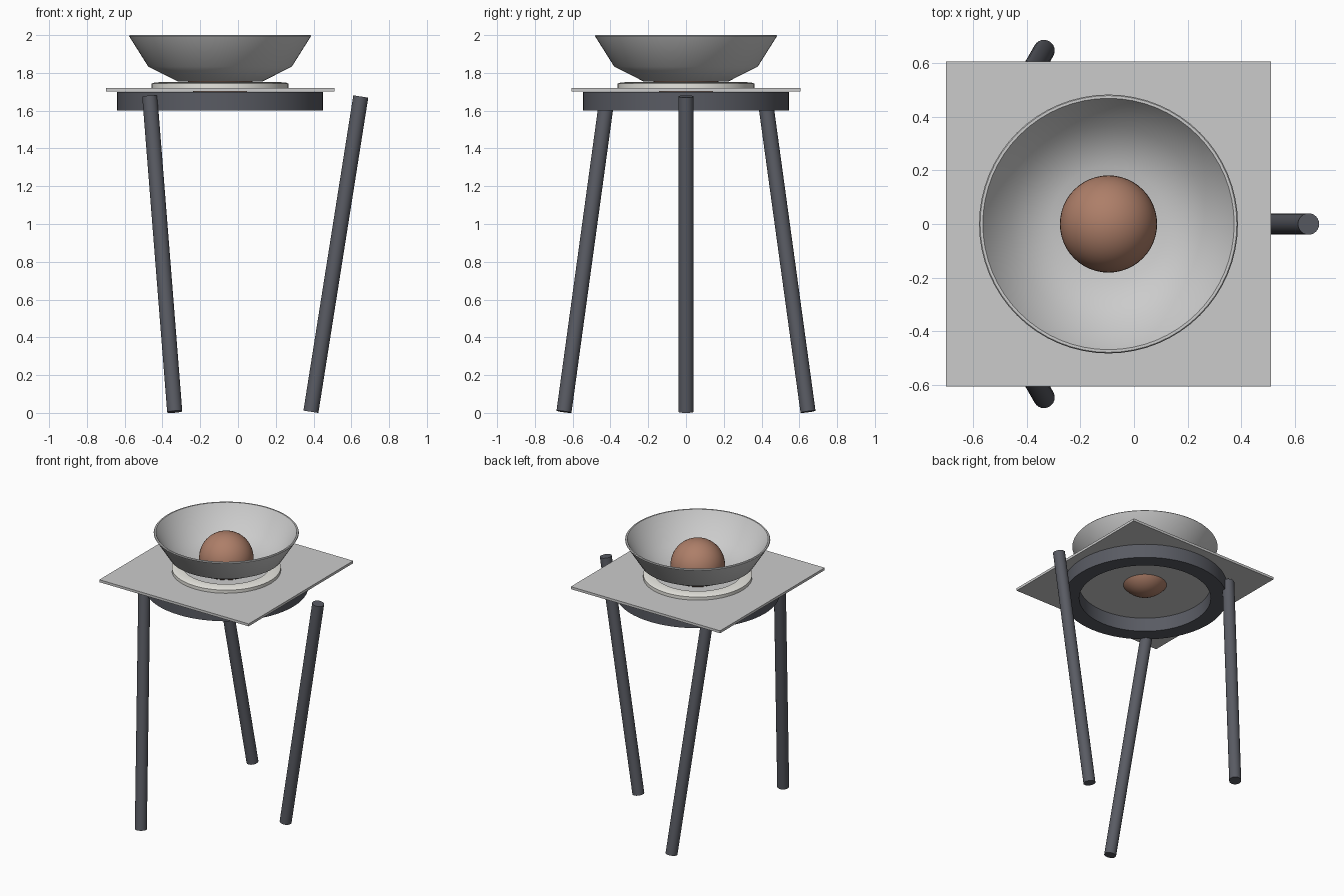
import bpy, math
from mathutils import Vector

if "Cube" in bpy.data.objects:
    bpy.data.objects.remove(bpy.data.objects["Cube"])

CX = -0.095  # axis of the brazier top


def material(name, rgb):
    m = bpy.data.materials.new(name)
    m.diffuse_color = (*rgb, 1)
    m.use_nodes = True
    m.node_tree.nodes["Principled BSDF"].inputs["Base Color"].default_value = m.diffuse_color
    return m


DARK = material("dark_iron", (0.10, 0.105, 0.125))
WHITE = material("off_white", (0.80, 0.79, 0.74))
BROWN = material("terracotta", (0.42, 0.21, 0.14))


def finish(ob, name, mat=None, angle=30):
    ob.name = name
    if mat:
        ob.data.materials.append(mat)
    bpy.ops.object.select_all(action='DESELECT')
    ob.select_set(True)
    bpy.context.view_layer.objects.active = ob
    bpy.ops.object.shade_smooth_by_angle(angle=math.radians(angle))
    return ob


def lathe(name, profile, mat=None, closed=True, seg=64, angle=30):
    """Spin an (r, z) profile around the vertical axis at CX."""
    n = len(profile)
    verts = [(CX + r * math.cos(2 * math.pi * s / seg),
              r * math.sin(2 * math.pi * s / seg), z)
             for s in range(seg) for r, z in profile]
    faces = []
    for s in range(seg):
        a, b = s * n, (s + 1) % seg * n
        for i in range(n if closed else n - 1):
            j = (i + 1) % n
            faces.append((a + i, b + i, b + j, a + j))
    if not closed:  # cap both ends of the profile
        faces.append([s * n for s in range(seg)][::-1])
        faces.append([s * n + n - 1 for s in range(seg)])
    me = bpy.data.meshes.new(name)
    me.from_pydata(verts, [], faces)
    me.update()
    ob = bpy.data.objects.new(name, me)
    bpy.context.collection.objects.link(ob)
    return finish(ob, name, mat, angle)


def rod(name, p, q, radius, mat):
    p, q = Vector(p), Vector(q)
    d = q - p
    bpy.ops.mesh.primitive_cylinder_add(vertices=24, radius=radius, depth=d.length,
                                        location=(p + q) / 2)
    ob = bpy.context.object
    ob.rotation_euler = d.to_track_quat('Z', 'Y').to_euler()
    return finish(ob, name, mat)


# Three slanted legs
rod("right_leg", (0.386, 0, 0.006), (0.65, 0, 1.675), 0.04, DARK)
for side, label in ((-1, "front"), (1, "back")):
    rod(label + "_left_leg", (-0.335, side * 0.646, 0.006),
        (-0.467, side * 0.417, 1.675), 0.04, DARK)

# Support ring under the plate
lathe("support_ring", [(0.437, 1.60), (0.545, 1.60), (0.545, 1.70), (0.437, 1.70)], DARK)

# Square plate
bpy.ops.mesh.primitive_cube_add(size=1, location=(CX, 0, 1.711))
bpy.context.object.scale = (1.21, 1.21, 0.018)
finish(bpy.context.object, "plate")

# Pale collar under the bowl
lathe("collar", [(0.29, 1.72), (0.362, 1.72), (0.362, 1.743), (0.35, 1.748),
                 (0.30, 1.753), (0.29, 1.753)], WHITE)

# Flared bowl, outside then inside
lathe("bowl", [(0.05, 1.755), (0.225, 1.755), (0.38, 1.833), (0.482, 1.995),
               (0.478, 2.0), (0.468, 2.0), (0.365, 1.842), (0.215, 1.768),
               (0.05, 1.768)], closed=False, angle=40)

# Ball resting in the bowl and reaching through the plate
bpy.ops.mesh.primitive_uv_sphere_add(segments=48, ring_count=24, radius=0.181,
                                     location=(CX, 0, 1.812))
finish(bpy.context.object, "ball", BROWN)
